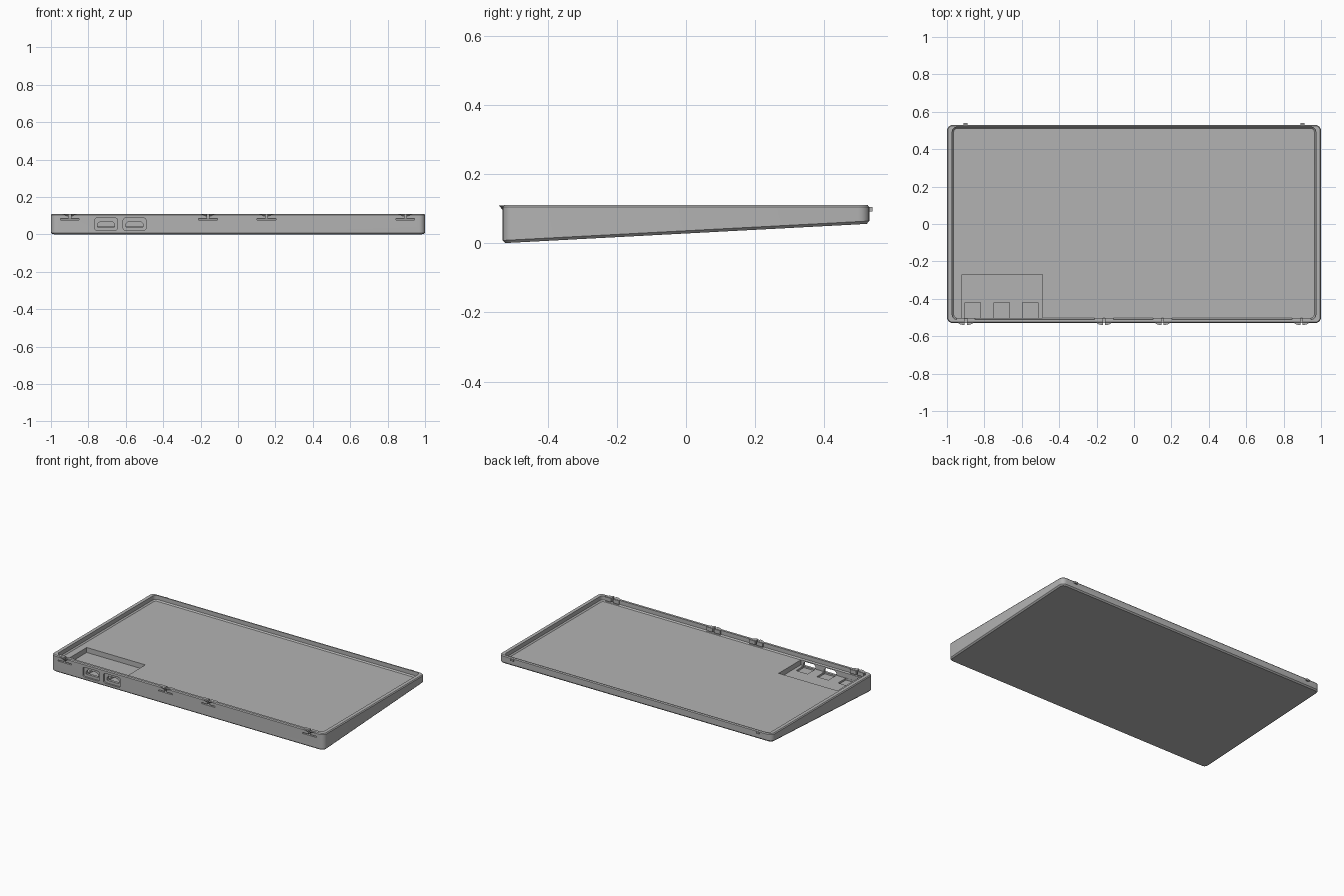
import bpy, bmesh, math
from mathutils import Matrix

old = bpy.data.objects.get("Cube")
if old:
    bpy.data.objects.remove(old, do_unlink=True)

grey = bpy.data.materials.new("plain grey")
grey.use_nodes = True
colour = (0.45, 0.45, 0.45, 1)
grey.diffuse_color = colour
grey.node_tree.nodes["Principled BSDF"].inputs["Base Color"].default_value = colour

TOP, FLOOR = 0.11, 0.075


def finish(bm, name):
    bmesh.ops.recalc_face_normals(bm, faces=bm.faces)
    mesh = bpy.data.meshes.new(name)
    bm.to_mesh(mesh)
    bm.free()
    mesh.materials.append(grey)
    ob = bpy.data.objects.new(name, mesh)
    bpy.context.collection.objects.link(ob)
    return ob


def rounded_rect(x0, x1, y0, y1, r, steps=5):
    pts = []
    corners = ((x1 - r, y1 - r), (x0 + r, y1 - r), (x0 + r, y0 + r), (x1 - r, y0 + r))
    for quarter, (cx, cy) in enumerate(corners):
        for i in range(steps + 1):
            a = (quarter + i / steps) * math.pi / 2
            pts.append((cx + r * math.cos(a), cy + r * math.sin(a)))
    return pts


def loft(name, rings):
    """Skin a stack of equal-length rings and cap both ends."""
    bm = bmesh.new()
    loops = [[bm.verts.new(p) for p in ring] for ring in rings]
    n = len(loops[0])
    for a, b in zip(loops, loops[1:]):
        for i in range(n):
            j = (i + 1) % n
            bm.faces.new((a[i], a[j], b[j], b[i]))
    bm.faces.new(loops[0])
    bm.faces.new(loops[-1])
    return finish(bm, name)


def box(name, x0, x1, y0, y1, z0, z1):
    ring = ((x0, y0), (x1, y0), (x1, y1), (x0, y1))
    return loft(name, [[(x, y, z) for x, y in ring] for z in (z0, z1)])


def combine(target, other, operation):
    mod = target.modifiers.new(operation, 'BOOLEAN')
    mod.operation, mod.object, mod.solver = operation, other, 'EXACT'
    bpy.context.view_layer.objects.active = target
    bpy.ops.object.modifier_apply(modifier=mod.name)
    bpy.data.objects.remove(other, do_unlink=True)


def cut(other):
    combine(tray, other, 'DIFFERENCE')


def add(other):
    combine(tray, other, 'UNION')


# Wedge body: flat top, underside rising to the back, eased edges
def underside(y):
    return (y + 0.53) * 0.053


def body_ring(inset, height):
    pts = rounded_rect(-1 + inset, 1 - inset, -0.53 + inset, 0.53 - inset, 0.032 - inset)
    return [(x, y, height(y)) for x, y in pts]


tray = loft("tray", [
    body_ring(0.008, underside),
    body_ring(0, lambda y: underside(y) + 0.008),
    body_ring(0, lambda y: TOP - 0.006),
    body_ring(0.005, lambda y: TOP)])


# Shallow tray recess with a small slope around the floor
def recess_ring(inset, z):
    pts = rounded_rect(-0.972 + inset, 0.972 - inset, -0.51 + inset, 0.518 - inset, 0.024 - inset)
    return [(x, y, z) for x, y in pts]


cut(loft("recess", [recess_ring(0.008, FLOOR), recess_ring(0, FLOOR + 0.008), recess_ring(0, 0.2)]))

# Connector pocket with three deeper notches
cut(box("pocket", -0.92, -0.49, -0.503, -0.27, 0.042, 0.2))
for x in (-0.862, -0.707, -0.555):
    cut(box("notch", x - 0.042, x + 0.042, -0.502, -0.42, 0.03, 0.15))

# Two ports: rounded recess outside, chamfered slot through the wall
for x in (-0.705, -0.553):
    face = rounded_rect(x - 0.061, x + 0.061, 0.022, 0.087, 0.012)
    cut(loft("port_recess", [[(px, y, pz) for px, pz in face] for y in (-0.6, -0.519)]))
    slot = ((-0.045, 0.04), (0.045, 0.04), (0.045, 0.057), (0.031, 0.07), (-0.031, 0.07), (-0.045, 0.057))
    cut(loft("port_slot", [[(x + px, y, pz) for px, pz in slot] for y in (-0.6, -0.48)]))

# Front snap clips: tapered bump and inner pad, split by a slit and a slot
for x in (-0.9, -0.16, 0.152, 0.895):
    add(box("clip_pad", x - 0.05, x + 0.05, -0.516, -0.503, 0.084, TOP - 0.001))
    bm = bmesh.new()
    bmesh.ops.create_cone(bm, cap_ends=True, segments=24, radius1=0.012, radius2=0.042, depth=0.014,
                          matrix=Matrix.Translation((x, -0.524, 0.1015)) @ Matrix.Diagonal((1, 0.4, 1, 1)))
    add(finish(bm, "clip_bump"))
    cut(box("clip_slit", x - 0.05, x + 0.05, -0.6, -0.5, 0.077, 0.084))
    cut(box("clip_split", x - 0.006, x + 0.006, -0.6, -0.5, 0.08, 0.2))

# Back locating tabs
for x in (-0.9, 0.9):
    add(box("back_tab", x - 0.011, x + 0.011, 0.52, 0.539, 0.092, 0.104))

bpy.ops.object.select_all(action='DESELECT')
tray.select_set(True)
bpy.context.view_layer.objects.active = tray
bpy.ops.object.shade_smooth_by_angle(angle=math.radians(25))
